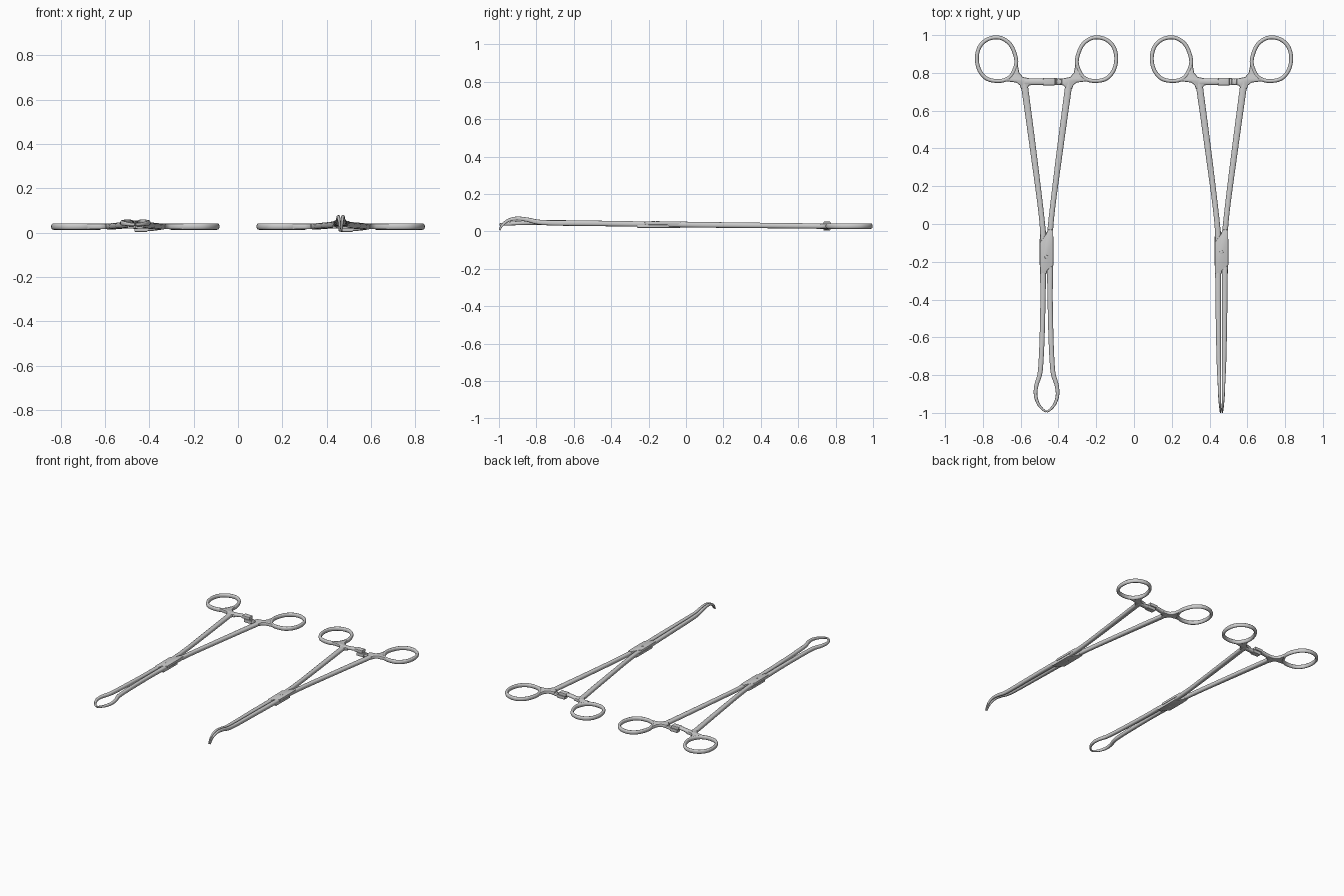
import bpy, bmesh, math
from mathutils import Vector

if "Cube" in bpy.data.objects:
    bpy.data.objects.remove(bpy.data.objects["Cube"])


def finish(name, bm, angle=40):
    bmesh.ops.recalc_face_normals(bm, faces=bm.faces)
    me = bpy.data.meshes.new(name)
    bm.to_mesh(me)
    bm.free()
    ob = bpy.data.objects.new(name, me)
    bpy.context.collection.objects.link(ob)
    bpy.ops.object.select_all(action='DESELECT')
    ob.select_set(True)
    bpy.context.view_layer.objects.active = ob
    bpy.ops.object.shade_smooth_by_angle(angle=math.radians(angle))
    return ob


def spline(pts, closed, steps=7):
    """Catmull-Rom through tuples (x, y, z, width, height)."""
    n, out = len(pts), []
    get = lambda i: Vector(pts[i % n] if closed else pts[max(0, min(n - 1, i))])
    for i in range(n if closed else n - 1):
        a, b, c, d = (get(i + k) for k in (-1, 0, 1, 2))
        for k in range(steps):
            t = k / steps
            out.append(0.5 * (2 * b + (c - a) * t + (2 * a - 5 * b + 4 * c - d) * t * t
                              + (3 * b - a - 3 * c + d) * t ** 3))
    if not closed:
        out.append(Vector(pts[-1]))
    return out


def loft(name, pts, side, cx, closed=False, sides=14, power=0.75):
    """Rounded bar swept along a path; side = -1 mirrors it."""
    path = spline(pts, closed)
    pos = [Vector((cx + side * p[0], p[1], p[2])) for p in path]
    n, bm, rings = len(path), bmesh.new(), []
    for i, p in enumerate(path):
        if closed:
            t = pos[(i + 1) % n] - pos[i - 1]
        else:
            t = pos[min(i + 1, n - 1)] - pos[max(i - 1, 0)]
        t.normalize()
        right = t.cross(Vector((0, 0, 1))).normalized()
        up = right.cross(t)
        ring = []
        for k in range(sides):
            a = 2 * math.pi * (k + 0.5) / sides
            c, s = math.cos(a), math.sin(a)
            c, s = math.copysign(abs(c) ** power, c), math.copysign(abs(s) ** power, s)
            ring.append(bm.verts.new(pos[i] + right * c * p[3] / 2 + up * s * p[4] / 2))
        rings.append(ring)
    for i in range(n if closed else n - 1):
        a, b = rings[i], rings[(i + 1) % n]
        for k in range(sides):
            m = (k + 1) % sides
            bm.faces.new((a[k], a[m], b[m], b[k]))
    if not closed:
        bm.faces.new(rings[0])
        bm.faces.new(rings[-1])
    return finish(name, bm, 50)


def prism(name, outline, z0, z1, side, cx, bevel=0.004):
    """Flat outline extruded in z with rounded rims."""
    bm = bmesh.new()
    f = bm.faces.new([bm.verts.new((cx + side * x, y, z0)) for x, y in outline])
    ext = bmesh.ops.extrude_face_region(bm, geom=[f])
    bmesh.ops.translate(bm, vec=(0, 0, z1 - z0),
                        verts=[v for v in ext['geom'] if isinstance(v, bmesh.types.BMVert)])
    rims = [e for e in bm.edges if abs(e.verts[0].co.z - e.verts[1].co.z) < 1e-6]
    bmesh.ops.bevel(bm, geom=rims, offset=bevel, segments=2, profile=0.5,
                    affect='EDGES', clamp_overlap=True)
    return finish(name, bm)


def rect(x0, x1, y0, y1):
    return [(x0, y0), (x1, y0), (x1, y1), (x0, y1)]


def disc(r, y, n=20):
    return [(r * math.cos(2 * math.pi * k / n), y + r * math.sin(2 * math.pi * k / n))
            for k in range(n)]


RING = [(.267, .988), (.317, .975), (.355, .937), (.369, .878), (.356, .815), (.317, .770),
        (.26, .757), (.21, .767), (.178, .80), (.160, .862), (.183, .937), (.222, .976)]
WEB = [(.154, .85), (.144, .80), (.125, .778), (.095, .772), (.08, .770), (.08, .736),
       (.094, .732), (.101, .715), (.135, .715), (.142, .735), (.16, .749), (.20, .754),
       (.24, .753), (.207, .776), (.184, .797), (.166, .83)]
SHANK = [(.118, .76, .028, .036, .026), (.115, .72, .028, .037, .028),
         (.092, .55, .030, .035, .029), (.068, .37, .032, .033, .029),
         (.034, .106, .035, .029, .030), (.020, -.03, .037, .030, .030),
         (.017, -.11, .038, .031, .028)]
# sheared plate of the lap joint
PLATE = [(-.035, -.098), (-.002, -.053), (.006, -.03), (.034, -.03), (.036, -.08),
         (.036, -.218), (.003, -.245), (-.001, -.262), (-.034, -.262)]

# Loop-ended grasping jaws
LOOP_JAW = [(.018, -.20, .038, .031, .027), (.0185, -.28, .040, .031, .028),
            (.019, -.4, .042, .028, .028), (.0235, -.6, .045, .027, .028),
            (.030, -.74, .047, .026, .027), (.037, -.80, .047, .025, .026),
            (.054, -.855, .046, .022, .024), (.058, -.905, .044, .019, .022),
            (.045, -.95, .041, .016, .019), (.022, -.98, .038, .013, .015),
            (.001, -.994, .037, .010, .013)]
# Jaws that arch up and hook down at the tip
HOOK_JAW = [(.018, -.20, .038, .032, .028), (.0175, -.3, .040, .031, .029),
            (.0165, -.5, .043, .028, .029), (.0145, -.7, .045, .024, .028),
            (.0125, -.79, .050, .021, .026), (.011, -.85, .063, .018, .023),
            (.010, -.905, .069, .016, .020), (.008, -.95, .059, .013, .017),
            (.006, -.98, .036, .010, .014), (.005, -.997, .008, .007, .009)]


def forceps(tag, cx, jaw, screw_y):
    for side, hand in ((-1, 'left'), (1, 'right')):
        label = f'{tag}_{hand}_'
        # finger ring, its web, the long handle shank and the jaw
        loft(label + 'finger_ring', [(x, y, .028, .021, .029) for x, y in RING],
             side, cx, closed=True, power=0.9)
        prism(label + 'ring_web', WEB, .016, .041, side, cx, .007)
        loft(label + 'shank', SHANK, side, cx)
        loft(label + 'jaw', jaw, side, cx)
        # lap joint: right half lies over the left half
        z0, z1 = (.0362, .0535) if side > 0 else (.019, .0358)
        prism(label + 'lap_plate', PLATE, z0, z1, side, cx, .003)
    # ratchet arms, one above the other
    loft(tag + '_upper_ratchet_arm',
         [(-.115, .753, .030, .038, .025), (-.08, .753, .033, .034, .024),
          (-.04, .753, .039, .033, .022), (.0, .753, .041, .034, .022)], 1, cx)
    prism(tag + '_upper_ratchet_catch', rect(-.018, .042, .734, .774), .029, .052, 1, cx)
    loft(tag + '_lower_ratchet_arm',
         [(.115, .753, .026, .038, .025), (.085, .753, .021, .034, .023),
          (.04, .753, .017, .033, .022), (-.004, .753, .016, .034, .022)], 1, cx)
    prism(tag + '_lower_ratchet_catch', rect(-.004, .056, .735, .772), .004, .027, 1, cx)
    for k in range(3):
        x = .042 + k * .012
        prism(f'{tag}_ratchet_tooth_{k}', rect(x, x + .007, .739, .768),
              .020, .031, 1, cx, .002)
    # pivot pin, showing on both faces
    prism(tag + '_pivot_pin', disc(.010, screw_y), .0175, .055, 1, cx, .002)


forceps('loop_forceps', -.463, LOOP_JAW, -.175)
forceps('hook_forceps', .463, HOOK_JAW, -.15)
